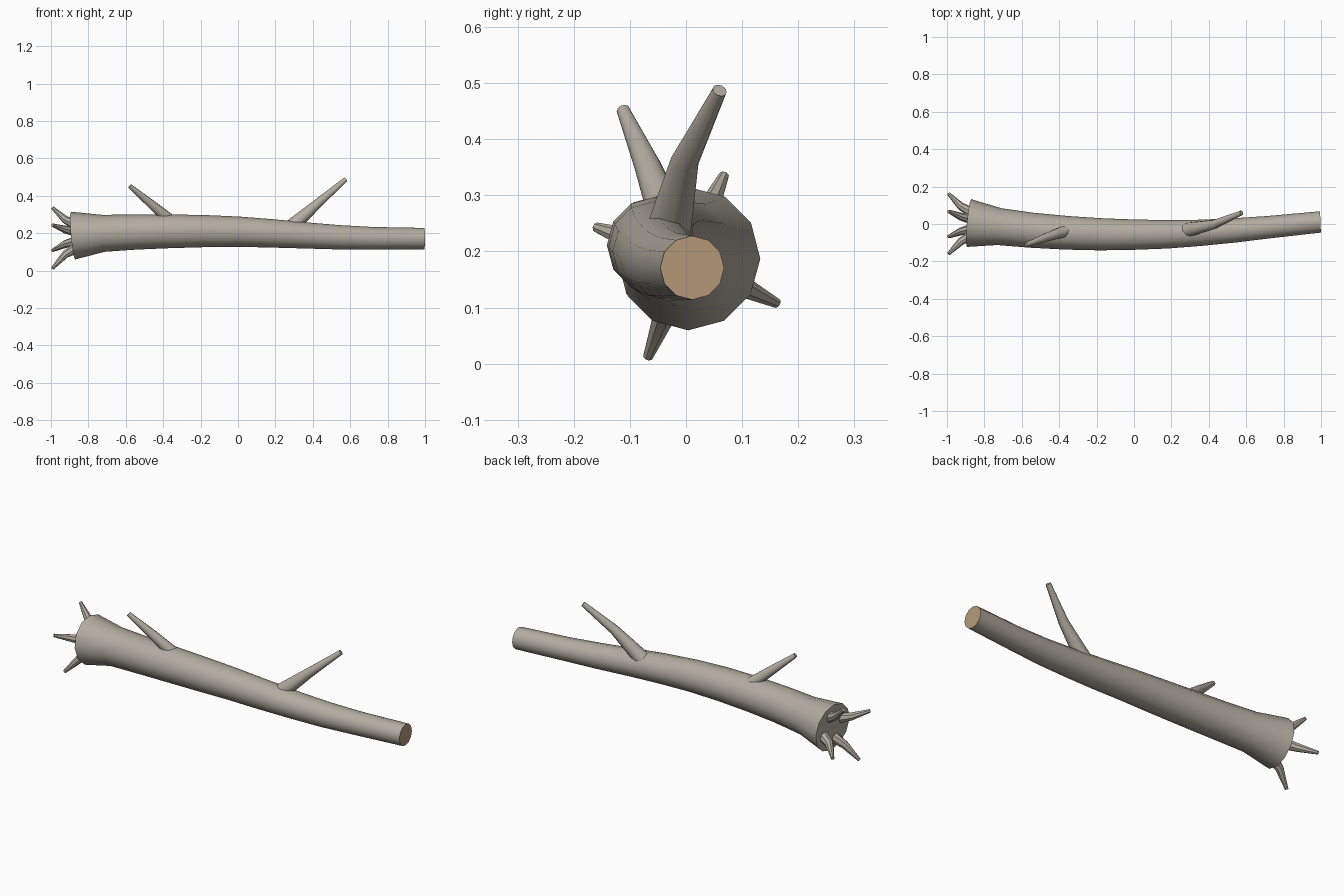
import bpy, bmesh, math
from mathutils import Vector

cube = bpy.data.objects.get("Cube")
if cube:
    bpy.data.objects.remove(cube, do_unlink=True)


def material(name, rgb):
    m = bpy.data.materials.new(name)
    m.use_nodes = True
    m.diffuse_color = (*rgb, 1)
    bsdf = m.node_tree.nodes["Principled BSDF"]
    bsdf.inputs["Base Color"].default_value = (*rgb, 1)
    bsdf.inputs["Roughness"].default_value = 0.9
    return m


bark = material("grey bark", (0.45, 0.415, 0.355))
wood = material("cut wood", (0.45, 0.32, 0.19))


def limb(name, path, sides, normals=None, end_cut=False):
    """Tapered tube through (x, y, z, radius) stations with flat caps."""
    pts = [Vector(p[:3]) for p in path]
    bm = bmesh.new()
    rings = []
    for i, p in enumerate(pts):
        d = (pts[min(i + 1, len(pts) - 1)] - pts[max(i - 1, 0)]).normalized()
        if normals and i in normals:
            d = Vector(normals[i]).normalized()
        u = (Vector((0, 0, 1)) - d * d.z).normalized()
        v = u.cross(d)
        r = path[i][3]
        rings.append([bm.verts.new(p + r * (math.cos(a) * u + math.sin(a) * v))
                      for a in (math.tau * k / sides for k in range(sides))])
    for a, b in zip(rings, rings[1:]):
        for k in range(sides):
            n = (k + 1) % sides
            bm.faces.new((a[k], a[n], b[n], b[k]))
    bm.faces.new(rings[0])
    end = bm.faces.new(rings[-1])
    if end_cut:
        end.material_index = 1
    bmesh.ops.recalc_face_normals(bm, faces=bm.faces)
    me = bpy.data.meshes.new(name)
    bm.to_mesh(me)
    bm.free()
    me.materials.append(bark)
    me.materials.append(wood)
    ob = bpy.data.objects.new(name, me)
    bpy.context.collection.objects.link(ob)
    bpy.ops.object.select_all(action="DESELECT")
    ob.select_set(True)
    bpy.context.view_layer.objects.active = ob
    bpy.ops.object.shade_smooth_by_angle(angle=math.radians(40))
    return ob


# Bowed trunk with a flared root end and a sawn far end
limb("trunk", [
    (-0.882, 0.005, 0.187, 0.128), (-0.72, -0.014, 0.199, 0.099),
    (-0.55, -0.033, 0.206, 0.094), (-0.36, -0.047, 0.210, 0.090),
    (-0.18, -0.055, 0.211, 0.086), (0, -0.057, 0.208, 0.081),
    (0.18, -0.055, 0.199, 0.076), (0.36, -0.047, 0.188, 0.070),
    (0.54, -0.034, 0.178, 0.065), (0.72, -0.017, 0.173, 0.060),
    (0.997, 0.011, 0.171, 0.057)], 12,
    normals={0: (1, -0.09, 0.09), 10: (1, 0.04, 0)}, end_cut=True)

# Side branches
limb("short_branch", [(-0.34, -0.03, 0.25, 0.034), (-0.46, -0.068, 0.352, 0.024),
                      (-0.578, -0.112, 0.452, 0.012)], 10)
limb("long_branch", [(0.27, -0.035, 0.22, 0.042), (0.43, -0.002, 0.362, 0.025),
                     (0.575, 0.06, 0.487, 0.013)], 10)

# Splayed roots, each from the flared end out to its tip (y, z)
for i, (y, z) in enumerate([(-0.16, 0.243), (0.068, 0.336),
                            (0.162, 0.108), (-0.068, 0.012)]):
    dy, dz = y, z - 0.187
    path = [(x, dy * f, 0.187 + dz * f, r) for x, f, r in
            [(-0.85, 0.33, 0.03), (-0.925, 0.58, 0.021), (-0.992, 1, 0.009)]]
    limb(f"root_{i + 1}", path, 8)
